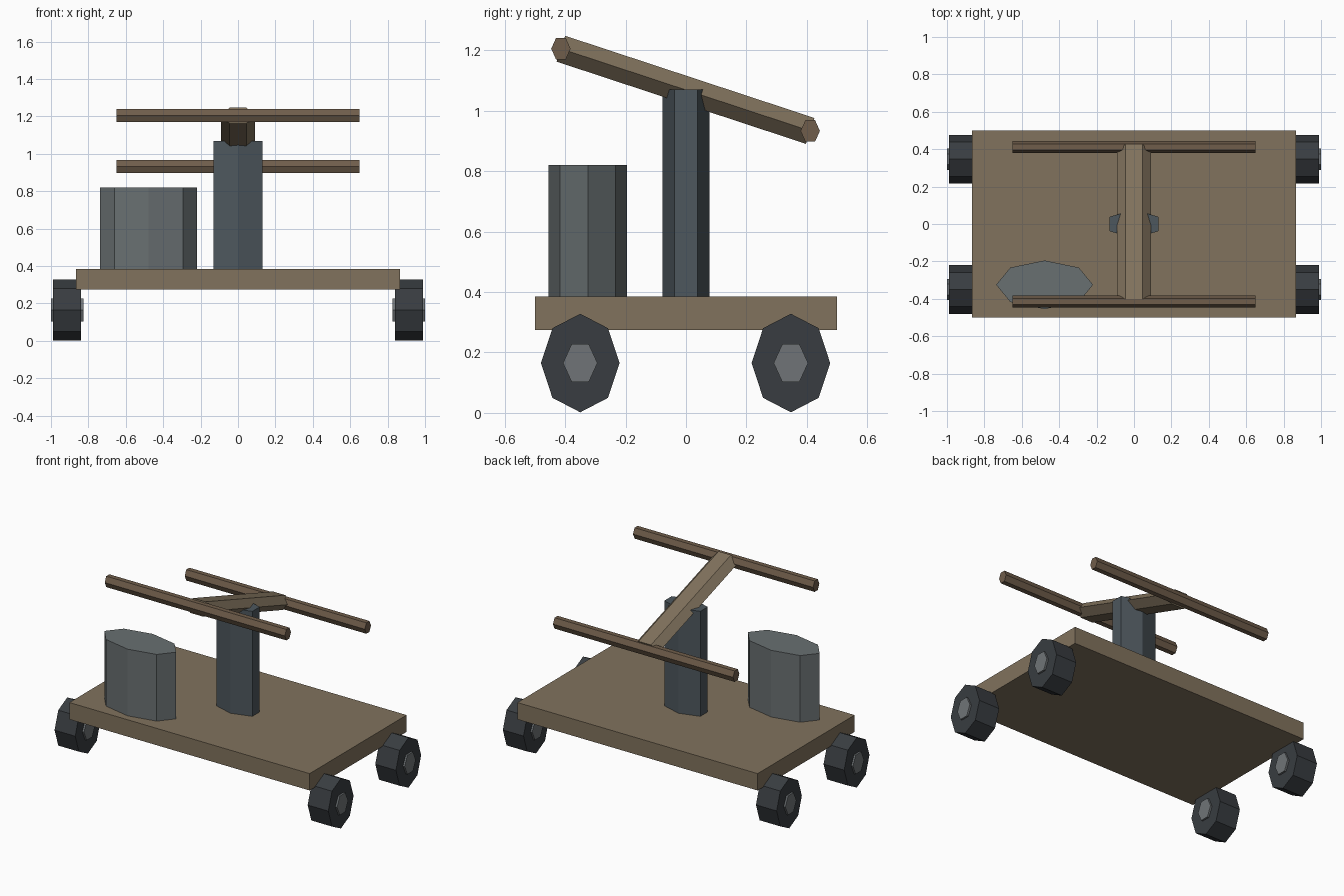
import bpy
import bmesh
from math import cos, sin, pi, atan2
from mathutils import Matrix, Vector

if "Cube" in bpy.data.objects:
    bpy.data.objects.remove(bpy.data.objects["Cube"])


def material(name, rgb):
    m = bpy.data.materials.new(name)
    m.diffuse_color = (*rgb, 1)
    m.use_nodes = True
    m.node_tree.nodes["Principled BSDF"].inputs["Base Color"].default_value = m.diffuse_color
    return m


WOOD = material("wood", (0.22, 0.17, 0.11))
DARK_WOOD = material("dark_wood", (0.16, 0.11, 0.07))
STEEL = material("steel", (0.075, 0.095, 0.11))
TANK = material("tank_metal", (0.14, 0.16, 0.165))
RUBBER = material("rubber", (0.04, 0.046, 0.052))
HUB = material("hub_metal", (0.16, 0.175, 0.185))


def finish(name, bm, mat):
    bmesh.ops.recalc_face_normals(bm, faces=bm.faces)
    mesh = bpy.data.meshes.new(name)
    bm.to_mesh(mesh)
    bm.free()
    mesh.materials.append(mat)
    ob = bpy.data.objects.new(name, mesh)
    bpy.context.collection.objects.link(ob)
    return ob


def prism(name, start, end, sides, ru, rv, mat, u_axis, phase=0.0):
    """Elliptical n-sided bar from start to end; ru lies along u_axis."""
    start, end = Vector(start), Vector(end)
    u = Vector(u_axis)
    v = (end - start).normalized().cross(u)
    bm = bmesh.new()
    rings = []
    for c in (start, end):
        rings.append([bm.verts.new(c + u * ru * cos(phase + 2 * pi * i / sides)
                                   + v * rv * sin(phase + 2 * pi * i / sides))
                      for i in range(sides)])
    bm.faces.new(rings[0])
    bm.faces.new(rings[1])
    for i in range(sides):
        j = (i + 1) % sides
        bm.faces.new((rings[0][i], rings[0][j], rings[1][j], rings[1][i]))
    return finish(name, bm, mat)


X, Y = (1, 0, 0), (0, 1, 0)

# Flat deck
bm = bmesh.new()
bmesh.ops.create_cube(bm, size=1, matrix=Matrix.Translation((0, 0, 0.33))
                      @ Matrix.Diagonal((1.734, 1.0, 0.11, 1)))
finish("deck", bm, WOOD)

# Four wheels with hubs showing on both sides
for sx, side in ((-1, "left"), (1, "right")):
    for y, end in ((-0.35, "front"), (0.347, "back")):
        prism(f"{end}_{side}_wheel", (sx * 0.839, y, 0.165), (sx * 0.988, y, 0.165),
              8, 0.13, 0.163, RUBBER, Y)
        prism(f"{end}_{side}_hub", (sx * 0.827, y, 0.165), (sx, y, 0.165),
              6, 0.057, 0.072, HUB, Y)

# Water tank and pump post standing on the deck
prism("tank", (-0.478, -0.325, 0.375), (-0.478, -0.325, 0.82), 8, 0.259, 0.13, TANK, X)
prism("post", (0, 0, 0.375), (0, 0, 1.07), 6, 0.15, 0.077, STEEL, X, pi / 6)

# Tilted rocker beam with a cross handle at each end
front, back = (0, -0.414, 1.205), (0, 0.411, 0.933)
prism("rocker_beam", front, back, 6, 0.09, 0.052, WOOD, X)
for label, (_, y, z) in (("front", front), ("back", back)):
    prism(f"{label}_handle", (-0.65, y, z), (0.65, y, z), 6, 0.032, 0.041, DARK_WOOD, Y)
